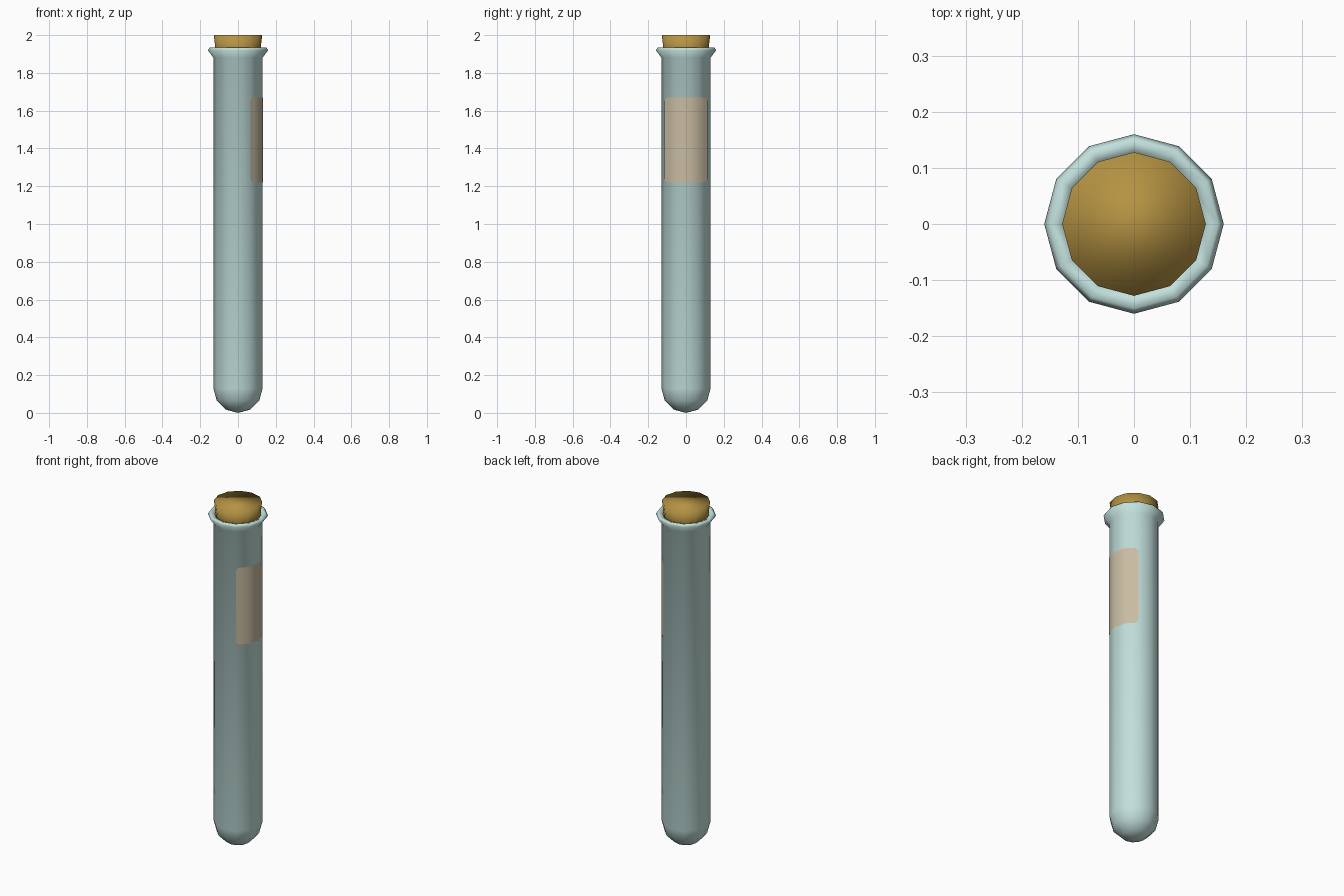
import bpy, bmesh, math

if "Cube" in bpy.data.objects:
    bpy.data.objects.remove(bpy.data.objects["Cube"])

SIDES = 12
R = 0.13


def material(name, rgb):
    m = bpy.data.materials.new(name)
    m.diffuse_color = (*rgb, 1)
    m.use_nodes = True
    m.node_tree.nodes["Principled BSDF"].inputs["Base Color"].default_value = m.diffuse_color
    return m


def finish(name, bm, mat):
    bmesh.ops.recalc_face_normals(bm, faces=bm.faces)
    mesh = bpy.data.meshes.new(name)
    bm.to_mesh(mesh)
    bm.free()
    mesh.materials.append(mat)
    mesh.shade_smooth()
    ob = bpy.data.objects.new(name, mesh)
    bpy.context.collection.objects.link(ob)
    return ob


def lathe(name, profile, mat, cap_top=False, cap_bottom=False):
    """Revolve (radius, z) points; a radius of 0 becomes a pole."""
    bm = bmesh.new()
    rings = []
    for r, z in profile:
        n = SIDES if r > 0 else 1
        rings.append([bm.verts.new((r * math.cos(math.tau * i / SIDES),
                                    r * math.sin(math.tau * i / SIDES), z)) for i in range(n)])
    for a, b in zip(rings, rings[1:]):
        for i in range(SIDES):
            j = (i + 1) % SIDES
            if len(a) == 1:
                bm.faces.new((a[0], b[j], b[i]))
            else:
                bm.faces.new((a[i], a[j], b[j], b[i]))
    if cap_top:
        bm.faces.new(rings[-1])
    if cap_bottom:
        bm.faces.new(rings[0])
    return finish(name, bm, mat)


glass = material("pale glass", (0.54, 0.75, 0.72))
cork = material("cork brown", (0.46, 0.29, 0.055))
paper = material("tan paper", (0.58, 0.50, 0.36))

# Tube: round bottom, straight wall, flared lip turned inward
bottom = [(R * math.sin(math.radians(a)), R - R * math.cos(math.radians(a))) for a in (0, 30, 60, 90)]
lip = [(R, 1.88), (0.16, 1.92), (0.15, 1.935), (0.125, 1.925), (0.115, 1.88)]
lathe("glass_tube", bottom + lip, glass)

# Stopper: slightly tapered plug
lathe("cork_stopper", [(0.112, 1.86), (0.128, 2.0)], cork, cap_top=True, cap_bottom=True)

# Label: thin rounded rectangle wrapped over four wall facets on the right
LOW, HIGH, CORNER, PLATE_R = 1.22, 1.67, 0.025, R + 0.0015
facet = 2 * PLATE_R * math.sin(math.pi / SIDES)


def wall_point(s):
    """Position on the faceted wall at s facets away from +x."""
    k = math.floor(s)
    t = s - k
    a, b = math.tau * k / SIDES, math.tau * (k + 1) / SIDES
    return (PLATE_R * ((1 - t) * math.cos(a) + t * math.cos(b)),
            PLATE_R * ((1 - t) * math.sin(a) + t * math.sin(b)))


steps = [(2 - CORNER / facet * (1 - math.sin(math.radians(a))),
          CORNER * (1 - math.cos(math.radians(a)))) for a in (0, 30, 60, 90)]
columns = [(-s, d) for s, d in reversed(steps)] + [(-1, 0), (0, 0), (1, 0)] + steps
bm = bmesh.new()
pairs = []
for s, inset in columns:
    x, y = wall_point(s)
    pairs.append([bm.verts.new((x, y, z)) for z in (LOW + inset, HIGH - inset)])
for a, b in zip(pairs, pairs[1:]):
    bm.faces.new((a[0], b[0], b[1], a[1]))
finish("paper_label", bm, paper)
